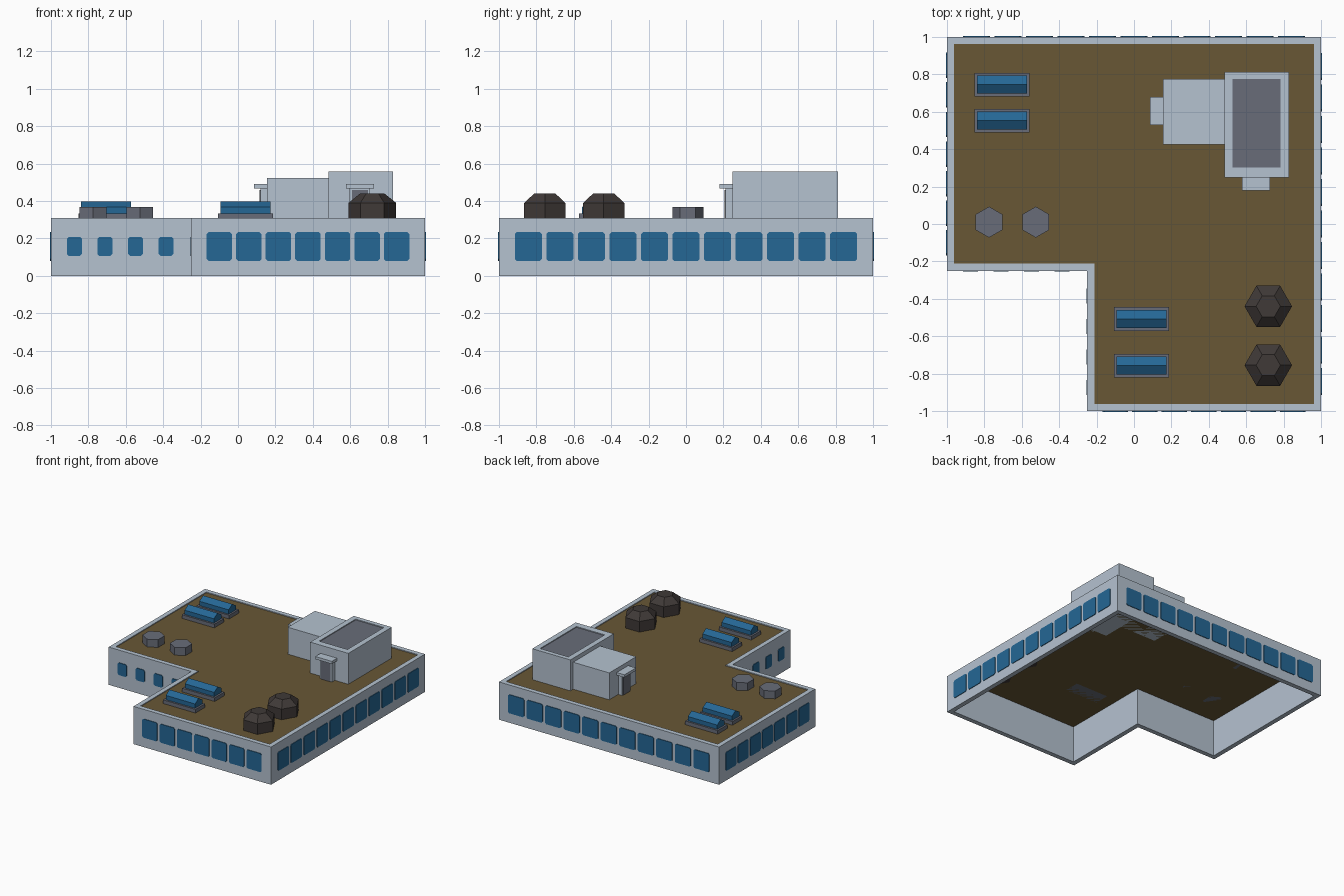
import bpy, bmesh, math
from mathutils import Vector, Matrix

if "Cube" in bpy.data.objects:
    bpy.data.objects.remove(bpy.data.objects["Cube"])


def mat(name, rgb):
    m = bpy.data.materials.new(name)
    m.diffuse_color = (*rgb, 1)
    m.use_nodes = True
    m.node_tree.nodes["Principled BSDF"].inputs["Base Color"].default_value = m.diffuse_color
    return m


WALL = mat("pale grey wall", (0.46, 0.54, 0.63))
ROOF = mat("brown roof", (0.14, 0.095, 0.036))
GLASS = mat("blue glass", (0.018, 0.135, 0.30))
METAL = mat("mid grey metal", (0.14, 0.152, 0.19))
DARK = mat("dark brown dome", (0.050, 0.041, 0.038))
TOP = 0.31       # parapet height
DECK = 0.303     # roof deck height


def make(name, bm, *mats):
    bmesh.ops.recalc_face_normals(bm, faces=bm.faces)
    me = bpy.data.meshes.new(name)
    bm.to_mesh(me)
    bm.free()
    for m in mats:
        me.materials.append(m)
    ob = bpy.data.objects.new(name, me)
    bpy.context.collection.objects.link(ob)
    return ob


def loft(bm, rings, caps=True):
    vs = [[bm.verts.new(p) for p in r] for r in rings]
    n = len(vs[0])
    for a, b in zip(vs, vs[1:]):
        for i in range(n):
            bm.faces.new((a[i], a[(i + 1) % n], b[(i + 1) % n], b[i]))
    if caps:
        bm.faces.new(vs[0])
        bm.faces.new(vs[-1])
    return vs


def rect(x0, x1, y0, y1, z):
    return [(x0, y0, z), (x1, y0, z), (x1, y1, z), (x0, y1, z)]


def box(name, x0, x1, y0, y1, z0, z1, m):
    bm = bmesh.new()
    loft(bm, [rect(x0, x1, y0, y1, z0), rect(x0, x1, y0, y1, z1)])
    return make(name, bm, m)


def hexagon(cx, cy, r, z, turn=0):
    return [(cx + r * math.cos(turn + i * math.pi / 3),
             cy + r * math.sin(turn + i * math.pi / 3), z) for i in range(6)]


# L-shaped outer wall with thickness, open underneath, and the roof deck
def outline(t, z):
    return [(-1 + t, 1 - t, z), (-1 + t, -.25 + t, z), (-.25 + t, -.25 + t, z),
            (-.25 + t, -1 + t, z), (1 - t, -1 + t, z), (1 - t, 1 - t, z)]


T = 0.038
bm = bmesh.new()
loft(bm, [outline(T, 0), outline(0, 0), outline(0, TOP), outline(T, TOP), outline(T, 0)], False)
bmesh.ops.remove_doubles(bm, verts=bm.verts, dist=1e-5)
make("outer_walls", bm, WALL)
bm = bmesh.new()
f = bm.faces.new([bm.verts.new(p) for p in outline(T, DECK)])
roof = make("roof_deck", bm, ROOF)


# windows: thin plates with clipped corners
def windows(name, origin, along, normal, centres, w, z0, z1, c=0.01, d=0.005):
    bm = bmesh.new()
    o, a, n = Vector(origin), Vector(along), Vector(normal)
    for s in centres:
        l, r = s - w / 2, s + w / 2
        pts = [(l + c, z0), (r - c, z0), (r, z0 + c), (r, z1 - c),
               (r - c, z1), (l + c, z1), (l, z1 - c), (l, z0 + c)]
        loft(bm, [[o + a * p + n * k + Vector((0, 0, q)) for p, q in pts] for k in (-.001, d)])
    make(name, bm, GLASS)


X, Y = (1, 0, 0), (0, 1, 0)
seven = [-0.10 + i * 0.158 for i in range(7)]
eleven = [(i - 5) * 0.1685 for i in range(11)]
four = [-0.875, -0.712, -0.548, -0.385]
windows("front_windows", (0, -1, 0), X, (0, -1, 0), seven, .136, .08, .233)
windows("left_windows", (-1, 0, 0), Y, (-1, 0, 0), seven, .136, .08, .233)
windows("right_windows", (1, 0, 0), Y, X, eleven, .145, .08, .233)
windows("back_windows", (0, 1, 0), X, Y, eleven, .145, .08, .233)
windows("notch_front_windows", (0, -.25, 0), X, (0, -1, 0), four, .08, .107, .208)
windows("notch_side_windows", (-.25, 0, 0), Y, (-1, 0, 0), four, .08, .107, .208)

# skylights: grey curb with a ridged glass top
for i, (x, y) in enumerate([(-.706, .745), (-.706, .553), (.04, -.508), (.04, -.757)]):
    box(f"skylight_curb_{i}", x - .148, x + .148, y - .063, y + .063, DECK, .333, METAL)
    prof = [(-.048, .33), (.048, .33), (.048, .368), (0, .397), (-.048, .368)]
    bm = bmesh.new()
    loft(bm, [[(x + e, y + p, q) for p, q in prof] for e in (-.133, .133)])
    make(f"skylight_glass_{i}", bm, GLASS)

# hexagonal vents
for i, x in enumerate((-.775, -.525)):
    bm = bmesh.new()
    loft(bm, [hexagon(x, .01, .083, z, math.pi / 6) for z in (DECK, .367)])
    make(f"roof_vent_{i}", bm, METAL)

# hexagonal domes
for i, y in enumerate((-.44, -.755)):
    bm = bmesh.new()
    loft(bm, [hexagon(.718, y, r, z) for r, z in ((.127, DECK), (.127, .39), (.065, .44))])
    make(f"roof_dome_{i}", bm, DARK)

# rooftop house: low block and tall block with a recessed grey top
box("low_block", .155, .49, .425, .775, DECK, .524, WALL)
x0, x1, y0, y1 = .483, .829, .248, .812
i0, i1, j0, j1 = .527, .784, .302, .775
bm = bmesh.new()
loft(bm, [rect(x0, x1, y0, y1, DECK), rect(x0, x1, y0, y1, .557),
          rect(i0, i1, j0, j1, .557), rect(i0, i1, j0, j1, .55)])
ob = make("tall_block", bm, WALL, METAL)
for p in ob.data.polygons:
    if abs(p.center.z - .55) < 1e-4 and abs(p.normal.z) > .9:
        p.material_index = 1

# porches: frame, grey door and flat hood
box("front_door_frame", .597, .707, .212, .25, DECK, .468, WALL)
box("front_door", .61, .694, .207, .213, DECK, .46, METAL)
box("front_hood", .577, .727, .18, .25, .468, .49, WALL)
box("side_door_frame", .12, .157, .548, .658, DECK, .468, WALL)
box("side_door", .115, .121, .561, .645, DECK, .46, METAL)
box("side_hood", .085, .157, .528, .678, .468, .49, WALL)
